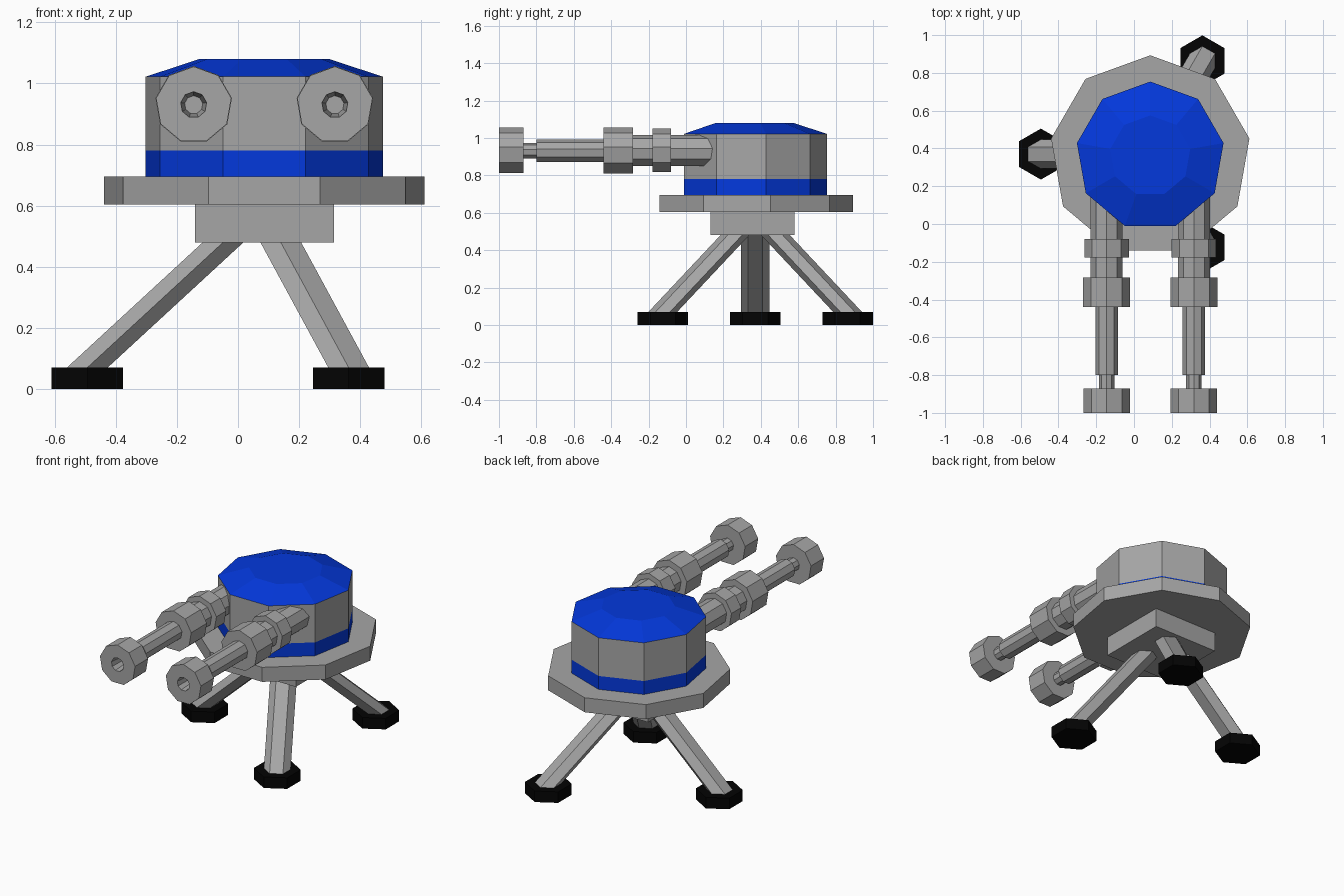
import bpy, bmesh
from math import sin, cos, pi, radians
from mathutils import Matrix

if "Cube" in bpy.data.objects:
    bpy.data.objects.remove(bpy.data.objects["Cube"])


def material(name, color):
    m = bpy.data.materials.new(name)
    m.diffuse_color = color
    m.use_nodes = True
    m.node_tree.nodes["Principled BSDF"].inputs["Base Color"].default_value = m.diffuse_color
    return m


GREY = material("dark_grey", (0.38, 0.38, 0.38, 1))
BLUE = material("blue", (0.001, 0.04, 0.72, 1))
BLACK = material("black", (0.001, 0.001, 0.001, 1))


def loft(name, rings, sides, matrix, mat=GREY):
    """Skin a stack of polygons given as (radius, z, x shift), capped at both ends."""
    bm = bmesh.new()
    loops = [[bm.verts.new((dx + r * sin(2 * pi * k / sides), r * cos(2 * pi * k / sides), z))
              for k in range(sides)] for r, z, dx in rings]
    for a, b in zip(loops, loops[1:]):
        for k in range(sides):
            n = (k + 1) % sides
            bm.faces.new((a[k], a[n], b[n], b[k]))
    bm.faces.new(loops[0])
    bm.faces.new(loops[-1])
    bmesh.ops.recalc_face_normals(bm, faces=bm.faces)
    me = bpy.data.meshes.new(name)
    bm.to_mesh(me)
    bm.free()
    ob = bpy.data.objects.new(name, me)
    ob.matrix_world = matrix
    me.materials.append(mat)
    bpy.context.collection.objects.link(ob)
    return ob


# Turret body: nine-sided plate, band, drum and roof
centre = Matrix.Translation((0.086, 0.36, 0))
loft("base_plate", [(0.533, 0.603, 0), (0.533, 0.695, 0)], 9, centre)
loft("lower_band", [(0.394, 0.695, 0), (0.394, 0.78, 0)], 9, centre, BLUE)
loft("drum", [(0.394, 0.78, 0), (0.394, 1.022, 0)], 9, centre)
loft("roof", [(0.394, 1.022, 0), (0.215, 1.08, 0)], 9, centre, BLUE)

# Square mount under the plate
bpy.ops.mesh.primitive_cube_add(size=1, location=(0.087, 0.355, 0.5425))
mount = bpy.context.object
mount.name = "mount_block"
mount.scale = (0.455, 0.45, 0.125)
mount.data.materials.append(GREY)

# Three slanted hexagonal legs with feet
for i, side in enumerate(("left", "front_right", "back_right")):
    m = Matrix.Translation((0.077, 0.37, 0)) @ Matrix.Rotation(radians(120 * i), 4, "Z")
    loft(side + "_leg", [(0.077, 0.05, -0.592), (0.077, 0.5, -0.104)], 6, m)
    loft(side + "_foot", [(0.135, 0, -0.57), (0.135, 0.07, -0.57)], 6, m, BLACK)

# Twin guns: stepped nine-sided profile (radius, distance forward), ending in the bore
profile = [(0.086, -0.2), (0.086, 0.08), (0.12, 0.08), (0.12, 0.178), (0.086, 0.178),
           (0.086, 0.283), (0.127, 0.283), (0.127, 0.44), (0.061, 0.44), (0.061, 0.80),
           (0.042, 0.80), (0.042, 0.87), (0.125, 0.87), (0.125, 1.0), (0.043, 1.0),
           (0.03, 0.88)]
for side, x in (("left", -0.145), ("right", 0.317)):
    m = Matrix.Translation((x, 0, 0.93)) @ Matrix.Rotation(radians(90), 4, "X")
    loft(side + "_gun", [(r, t, 0) for r, t in profile], 9, m)
